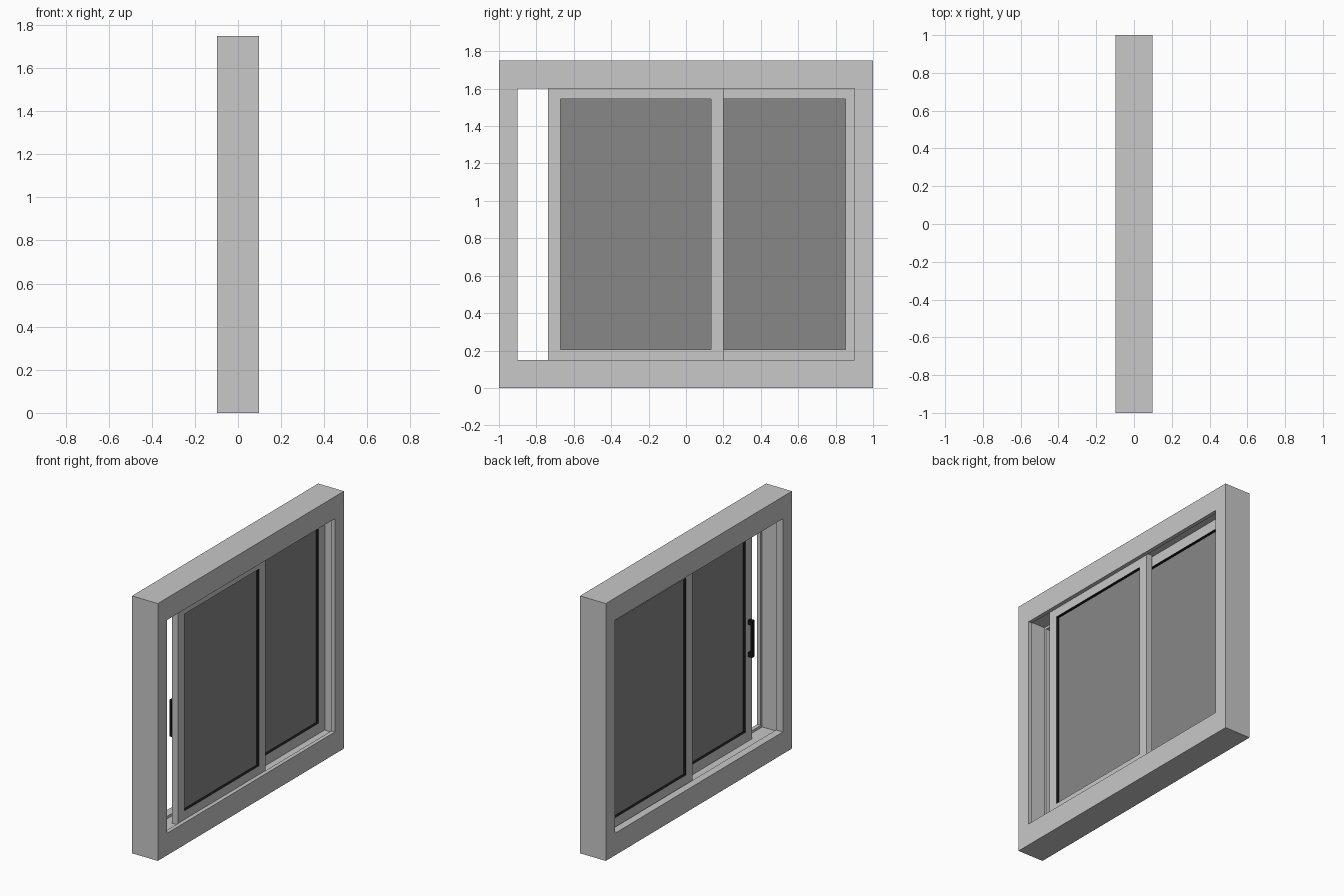
import bpy, bmesh

if "Cube" in bpy.data.objects:
    bpy.data.objects.remove(bpy.data.objects["Cube"])


def material(name, v):
    m = bpy.data.materials.new(name)
    m.diffuse_color = (v, v, v, 1)
    m.use_nodes = True
    m.node_tree.nodes["Principled BSDF"].inputs["Base Color"].default_value = m.diffuse_color
    return m


GREY = material("light_grey_frame", 0.58)
GLASS = material("grey_glass", 0.242)
BLACK = material("black_rubber", 0.008)


def finish(name, bm, mats):
    bmesh.ops.recalc_face_normals(bm, faces=bm.faces)
    me = bpy.data.meshes.new(name)
    bm.to_mesh(me)
    bm.free()
    for m in mats:
        me.materials.append(m)
    ob = bpy.data.objects.new(name, me)
    bpy.context.collection.objects.link(ob)
    return ob


def ring(name, rect, profile, mats, dark=()):
    """Sweep a closed profile of (x, side inset, top/bottom inset) around a y-z rectangle."""
    y0, y1, z0, z1 = rect
    bm = bmesh.new()
    loops = []
    for x, a, b in profile:
        corners = ((y0 + a, z0 + b), (y1 - a, z0 + b), (y1 - a, z1 - b), (y0 + a, z1 - b))
        loops.append([bm.verts.new((x, y, z)) for y, z in corners])
    n = len(loops)
    for i in range(n):
        p, q = loops[i], loops[(i + 1) % n]
        for k in range(4):
            j = (k + 1) % 4
            f = bm.faces.new((p[k], p[j], q[j], q[k]))
            f.material_index = 1 if i in dark else 0
    return finish(name, bm, mats)


def box(name, lo, hi, mat):
    bm = bmesh.new()
    bmesh.ops.create_cube(bm, size=1)
    for v in bm.verts:
        v.co = [(l + h) / 2 + c * (h - l) for l, h, c in zip(lo, hi, v.co)]
    return finish(name, bm, [mat])


# Outer frame with a shallow channel that holds the sashes
X = 0.097
G = 0.017
ring("outer_frame", (-1, 1, 0, 1.75),
     [(X, 0, 0), (X, 0.098, 0.15), (0.07, 0.098, 0.15), (0.07, 0.098 - G, 0.15 - G),
      (-0.045, 0.098 - G, 0.15 - G), (-0.045, 0.098, 0.15), (-X, 0.098, 0.15), (-X, 0, 0)],
     [GREY])


# Two glazed sashes with black inner edges
def sash(name, y0, y1, x0, x1):
    z0, z1, s, r = 0.135, 1.615, 0.067, 0.071
    ring(name + "_sash", (y0, y1, z0, z1),
         [(x1, 0, 0), (x1, s, r), (x0, s, r), (x0, 0, 0)], [GREY, BLACK], dark=(1,))
    xm = (x0 + x1) / 2
    box(name + "_glass", (xm - 0.003, y0 + s - 0.005, z0 + r - 0.005),
        (xm + 0.003, y1 - s + 0.005, z1 - r + 0.005), GLASS)


sash("sliding", -0.737, 0.2, 0.02, 0.066)
sash("fixed", -0.018, 0.919, -0.036, 0.01)

# Pull handle on the inner side of the sliding sash
box("handle_bar", (-0.012, -0.717, 0.71), (0.0, -0.693, 0.96), BLACK)
for i, z in enumerate((0.71, 0.93)):
    box("handle_post_%d" % (i + 1), (-0.002, -0.717, z), (0.021, -0.693, z + 0.03), BLACK)
